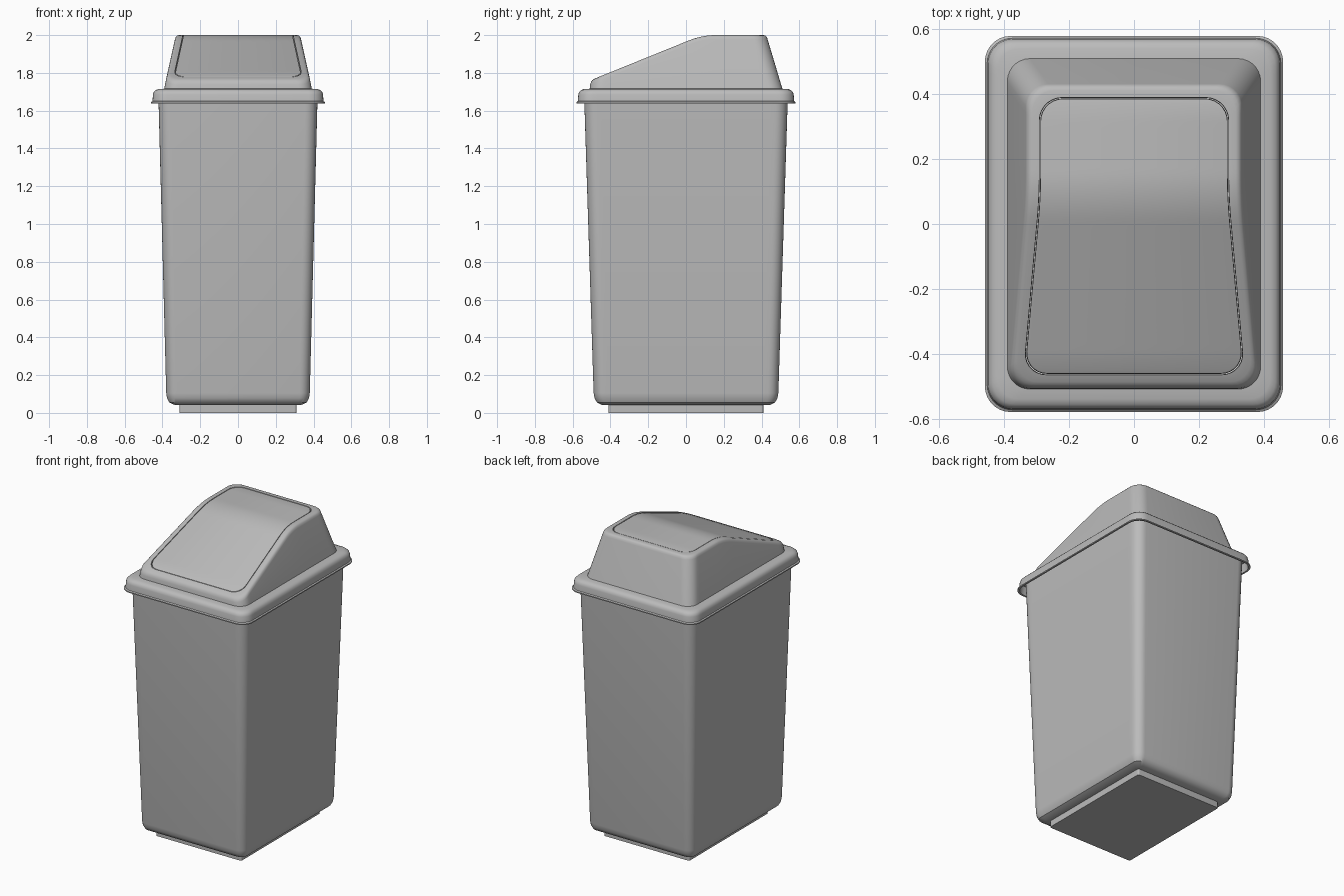
import bpy, bmesh, math

cube = bpy.data.objects.get("Cube")
if cube:
    bpy.data.objects.remove(cube)

grey = bpy.data.materials.new("grey plastic")
grey.use_nodes = True
colour = (0.5, 0.5, 0.5, 1)
grey.diffuse_color = colour
grey.node_tree.nodes["Principled BSDF"].inputs["Base Color"].default_value = colour

CORNER, SIDE = 7, 40


def outline(hx, y0, y1, r):
    """Rounded rectangle from the right front corner round to the left front."""
    half = []
    for cy, start in ((y0 + r, -90), (y1 - r, 0)):
        for k in range(CORNER + 1):
            a = math.radians(start + 90 * k / CORNER)
            half.append((hx - r + r * math.cos(a), cy + r * math.sin(a)))
    # Split the long side so it can follow a curved top
    a, b = half[CORNER], half[CORNER + 1]
    mid = [(hx, a[1] + (b[1] - a[1]) * k / SIDE) for k in range(1, SIDE)]
    half[CORNER + 1:CORNER + 1] = mid
    return half + [(-x, y) for x, y in reversed(half)]


def loft(name, rings, cap_start=False, cap_end=False, angle=35):
    """Skin a stack of matching rings, with caps made of cross strips."""
    bm = bmesh.new()
    loops = [[bm.verts.new(p) for p in ring] for ring in rings]
    n = len(loops[0])
    for lo, hi in zip(loops, loops[1:]):
        for i in range(n):
            j = (i + 1) % n
            bm.faces.new((lo[i], lo[j], hi[j], hi[i]))
    for use, ring, flip in ((cap_start, loops[0], True), (cap_end, loops[-1], False)):
        if use:
            for i in range(n // 2 - 1):
                f = bm.faces.new((ring[i], ring[i + 1], ring[n - 2 - i], ring[n - 1 - i]))
                if flip:
                    f.normal_flip()
    mesh = bpy.data.meshes.new(name)
    bm.to_mesh(mesh)
    bm.free()
    mesh.materials.append(grey)
    obj = bpy.data.objects.new(name, mesh)
    bpy.context.collection.objects.link(obj)
    bpy.ops.object.select_all(action='DESELECT')
    obj.select_set(True)
    bpy.context.view_layer.objects.active = obj
    bpy.ops.object.shade_smooth_by_angle(angle=math.radians(angle))
    return obj


def level(hx, hy, r, z):
    return [(x, y, z) for x, y in outline(hx, -hy, hy, r)]


# Base plinth
loft("base", [level(0.31, 0.41, 0.012, 0), level(0.31, 0.41, 0.012, 0.045)], True, True)

# Tapered bin body with a rounded foot
loft("bin_body", [
    level(0.30, 0.40, 0.02, 0.04), level(0.335, 0.445, 0.03, 0.042),
    level(0.365, 0.472, 0.045, 0.056), level(0.376, 0.484, 0.052, 0.078),
    level(0.38, 0.489, 0.055, 0.105), level(0.422, 0.54, 0.065, 1.70)], True)

# Lid rim: hollow skirt, small flange and rounded shoulder
loft("lid_rim", [
    level(0.41, 0.53, 0.06, 1.695), level(0.443, 0.563, 0.07, 1.695),
    level(0.449, 0.569, 0.075, 1.638), level(0.46, 0.58, 0.08, 1.638),
    level(0.46, 0.58, 0.08, 1.645), level(0.453, 0.573, 0.078, 1.65),
    level(0.45, 0.57, 0.076, 1.685), level(0.446, 0.566, 0.074, 1.699),
    level(0.436, 0.556, 0.07, 1.709), level(0.42, 0.54, 0.065, 1.715),
    level(0.37, 0.49, 0.05, 1.717)])


# Lid profile: sloping front, eased bend, flat back
def top_z(y):
    d, ease = (y - 0.085) * 0.405, 0.03
    if d < -ease:
        return 2 + d
    if d > ease:
        return 2
    return 2 - (ease - d) ** 2 / (4 * ease)


def top_ring(inset, drop):
    """Ring on the lid profile, narrowing as it rises."""
    ring = []
    for x, y in outline(1, -0.505 + inset, 0.43 - inset, 0.07):
        z = top_z(y)
        half = 0.332 + 0.053 * (2 - z) / 0.24 - inset
        # Rebuild the corner in true width rather than scaling its radius
        ring.append((math.copysign(half - (1 - abs(x)), x), y, z - drop))
    return ring


# Swing lid hood with a rolled edge round its opening
loft("lid_hood", [
    [(x, y, 1.71) for x, y in outline(0.392, -0.51, 0.512, 0.07)],
    top_ring(-0.002, 0.022), top_ring(0.002, 0.01), top_ring(0.009, 0.003),
    top_ring(0.018, 0), top_ring(0.040, 0), top_ring(0.041, 0.02)])

# Flap set into the hood with a narrow seam
loft("swing_flap", [top_ring(0.043, 0.02), top_ring(0.044, 0.001), top_ring(0.047, 0)],
     False, True)
